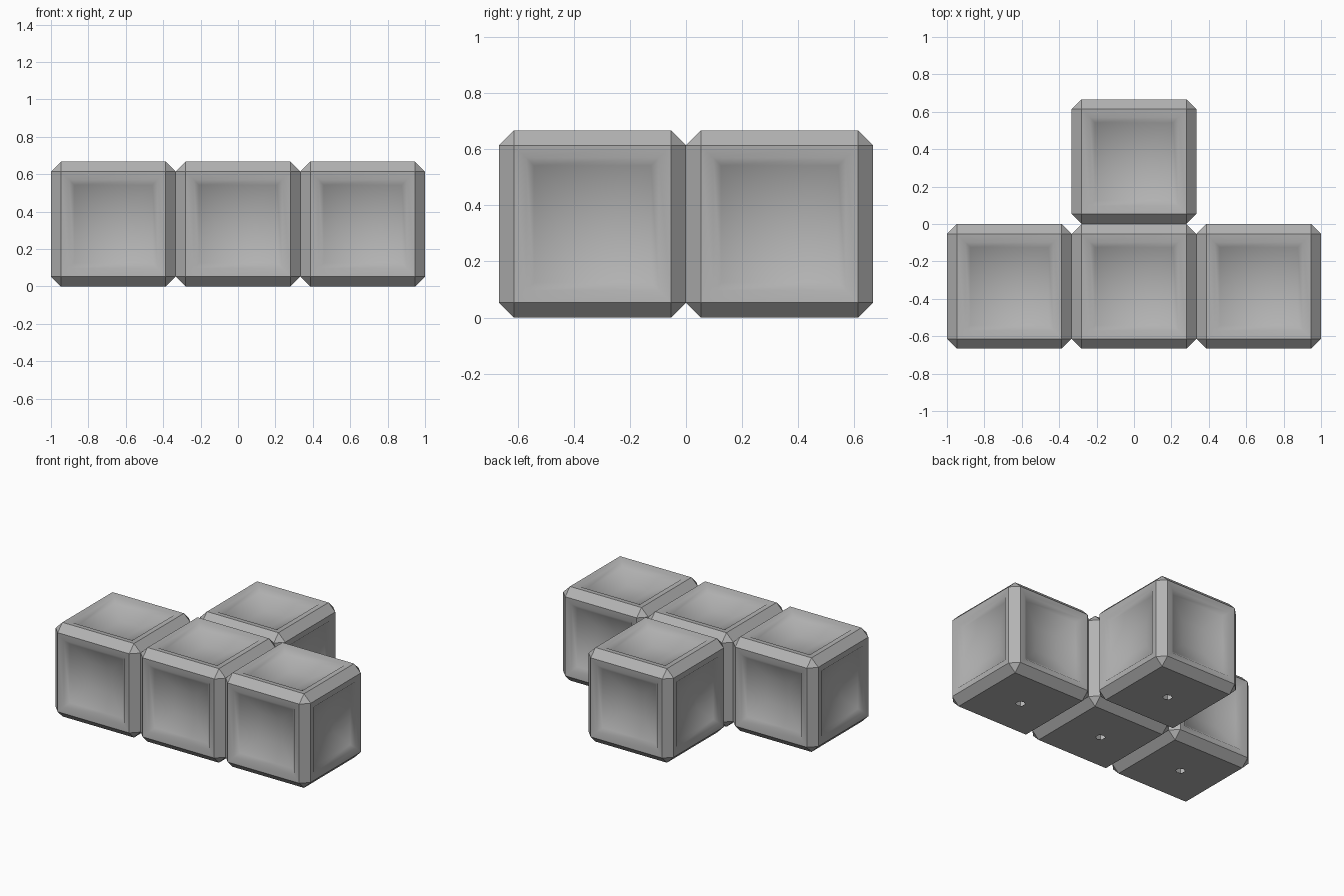
import bpy
import bmesh
from mathutils import Matrix, Vector

default = bpy.data.objects.get("Cube")
if default:
    bpy.data.objects.remove(default, do_unlink=True)

SIZE = 2 / 3       # side of one block
CHAMFER = 0.053    # width of the cut edges

grey = bpy.data.materials.new("mid grey")
grey.use_nodes = True
colour = (0.45, 0.45, 0.45, 1)
grey.diffuse_color = colour
grey.node_tree.nodes["Principled BSDF"].inputs["Base Color"].default_value = colour


def block_mesh():
    bm = bmesh.new()
    bmesh.ops.create_cube(bm, size=SIZE)
    bmesh.ops.bevel(bm, geom=bm.edges[:], offset=CHAMFER, segments=1,
                    affect='EDGES', profile=0.5)
    bm.normal_update()
    panels = [f for f in bm.faces if max(abs(c) for c in f.normal) > 0.99]
    bottom = next(f for f in panels if f.normal.z < -0.99)
    panels.remove(bottom)

    # Dished panels: rim, steep step, then gentle slope to a flat centre
    for width, drop in ((0.044, 0.006), (0.028, 0.026), (0.12, 0.05)):
        ring = bmesh.ops.inset_individual(bm, faces=panels, thickness=width,
                                          depth=-drop, use_even_offset=True)
        for f in ring["faces"] + panels:
            f.smooth = True

    # Flat base with a small six-sided hole into the hollow block
    border = bottom.edges[:]
    bmesh.ops.delete(bm, geom=[bottom], context='FACES_ONLY')
    hole = bmesh.ops.create_circle(bm, cap_ends=False, segments=6, radius=0.03,
                                   matrix=Matrix.Translation((0, 0, -SIZE / 2)))
    rim = {e for v in hole["verts"] for e in v.link_edges}
    bmesh.ops.triangle_fill(bm, edges=border + list(rim), use_beauty=True,
                            normal=Vector((0, 0, -1)))
    bmesh.ops.recalc_face_normals(bm, faces=bm.faces[:])

    mesh = bpy.data.meshes.new("block")
    bm.to_mesh(mesh)
    bm.free()
    mesh.materials.append(grey)
    return mesh


# Three blocks in a row, and one behind the middle
mesh = block_mesh()
layout = {"right_block": (-1, -0.5), "middle_block": (0, -0.5),
          "left_block": (1, -0.5), "back_block": (0, 0.5)}
for name, (col, row) in layout.items():
    block = bpy.data.objects.new(name, mesh)
    block.location = (col * SIZE, row * SIZE, SIZE / 2)
    bpy.context.collection.objects.link(block)
